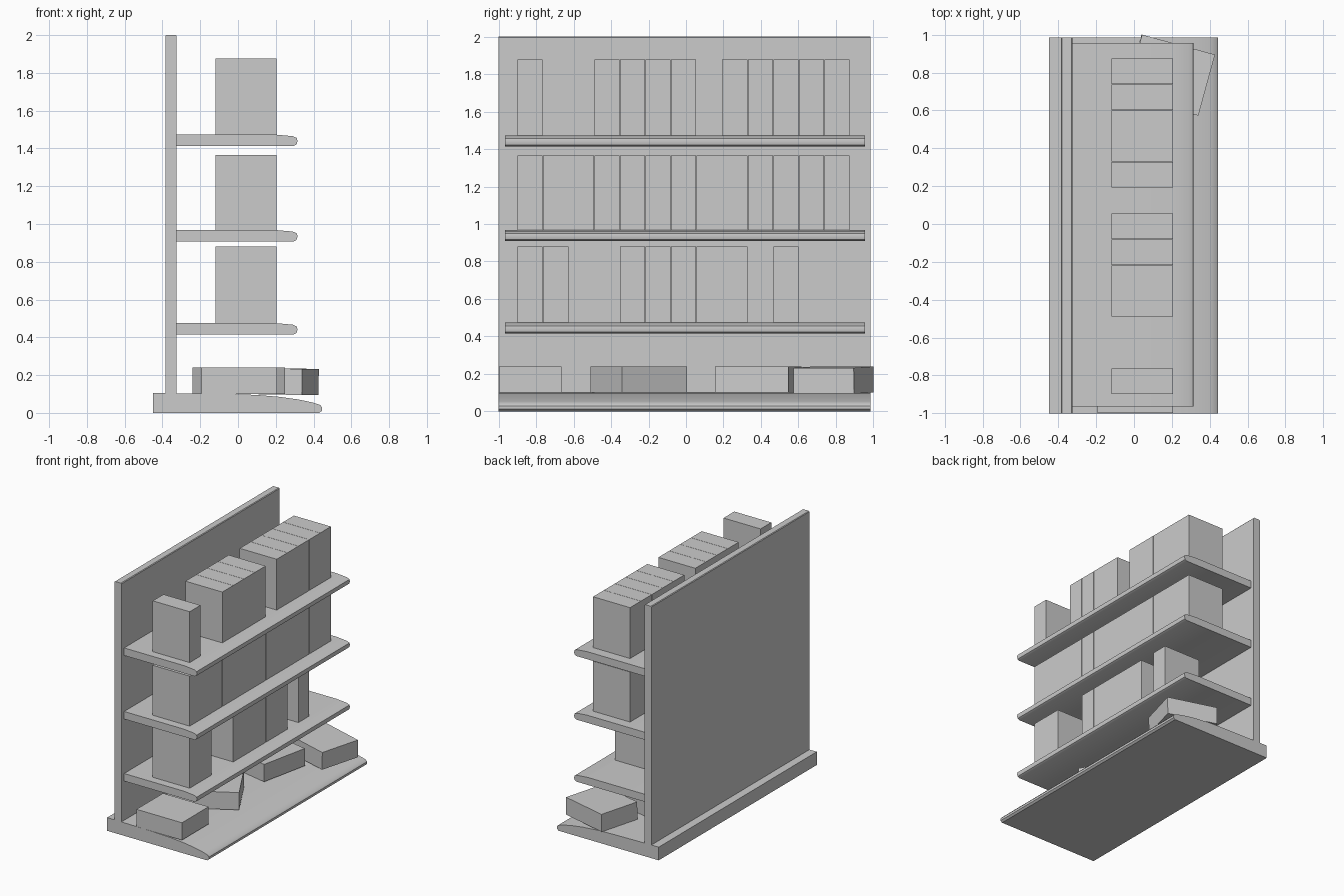
import bpy, math

if "Cube" in bpy.data.objects:
    bpy.data.objects.remove(bpy.data.objects["Cube"])

def finish(mesh, name, smooth=False):
    ob = bpy.data.objects.new(name, mesh)
    bpy.context.collection.objects.link(ob)
    if smooth:
        bpy.context.view_layer.objects.active = ob
        ob.select_set(True)
        bpy.ops.object.shade_smooth_by_angle(angle=math.radians(35))
        ob.select_set(False)
    return ob

def extrude(name, profile, y0, y1):
    """Extrude an x-z profile (counter-clockwise) along y."""
    n = len(profile)
    verts = [(x, y, z) for y in (y0, y1) for x, z in profile]
    faces = [tuple(range(n)), tuple(range(2 * n - 1, n - 1, -1))]
    faces += [(i, i + n, (i + 1) % n + n, (i + 1) % n) for i in range(n)]
    me = bpy.data.meshes.new(name)
    me.from_pydata(verts, [], faces)
    return finish(me, name, True)

def box(name, centre, size, angle=0, tilt=0):
    sx, sy, sz = (s / 2 for s in size)
    verts = [(x, y, z) for x in (-sx, sx) for y in (-sy, sy) for z in (-sz, sz)]
    faces = [(0, 1, 3, 2), (4, 6, 7, 5), (0, 4, 5, 1), (2, 3, 7, 6), (0, 2, 6, 4), (1, 5, 7, 3)]
    me = bpy.data.meshes.new(name)
    me.from_pydata(verts, [], faces)
    ob = finish(me, name)
    ob.location = centre
    ob.rotation_euler = (0, math.radians(tilt), math.radians(angle))
    return ob

# Base with a top that slopes down to the front lip
extrude("base", [(-.45, 0), (.43, 0), (.445, .012), (.445, .03), (.435, .042), (.40, .054),
                 (.32, .071), (.22, .085), (.1, .095), (-.05, .1), (-.25, .103), (-.45, .105)],
        -1, .985)

# Back panel
extrude("back_panel", [(-.385, .085), (-.325, .085), (-.325, 1.995), (-.33, 2), (-.38, 2), (-.385, 1.995)],
        -1, .985)

# Shelves with rounded front edges, and the boxes standing in their slots
PITCH = .1365
levels = [("lower", .475, .88, [0, 1, 4, 5, 6, 7, 8, 10]),
          ("middle", .968, 1.365, range(13)),
          ("upper", 1.473, 1.877, [0, 3, 4, 5, 6, 8, 9, 10, 11, 12])]
for label, top, box_top, slots in levels:
    extrude(label + "_shelf", [(-.325, top - .06), (.295, top - .06), (.31, top - .052), (.315, top - .035),
                               (.312, top - .018), (.29, top - .008), (.2, top), (-.325, top)],
            -.965, .955)
    for i in slots:
        box(f"{label}_box_{i}", (.0425, -.9 + PITCH * (i + .5), (top + box_top) / 2),
            (.325, .1345, box_top - top))

# Boxes lying loose on the base
for i, (x, y, z, angle, tilt) in enumerate([(.007, -.832, .17, 0, 0), (.005, -.252, .17, -60, 0),
                                            (.0, .385, .17, 78, 0), (.19, .787, .167, -15.3, 1)]):
    box(f"fallen_box_{i}", (x, y, z), (.4, .334, .138), angle, tilt)
